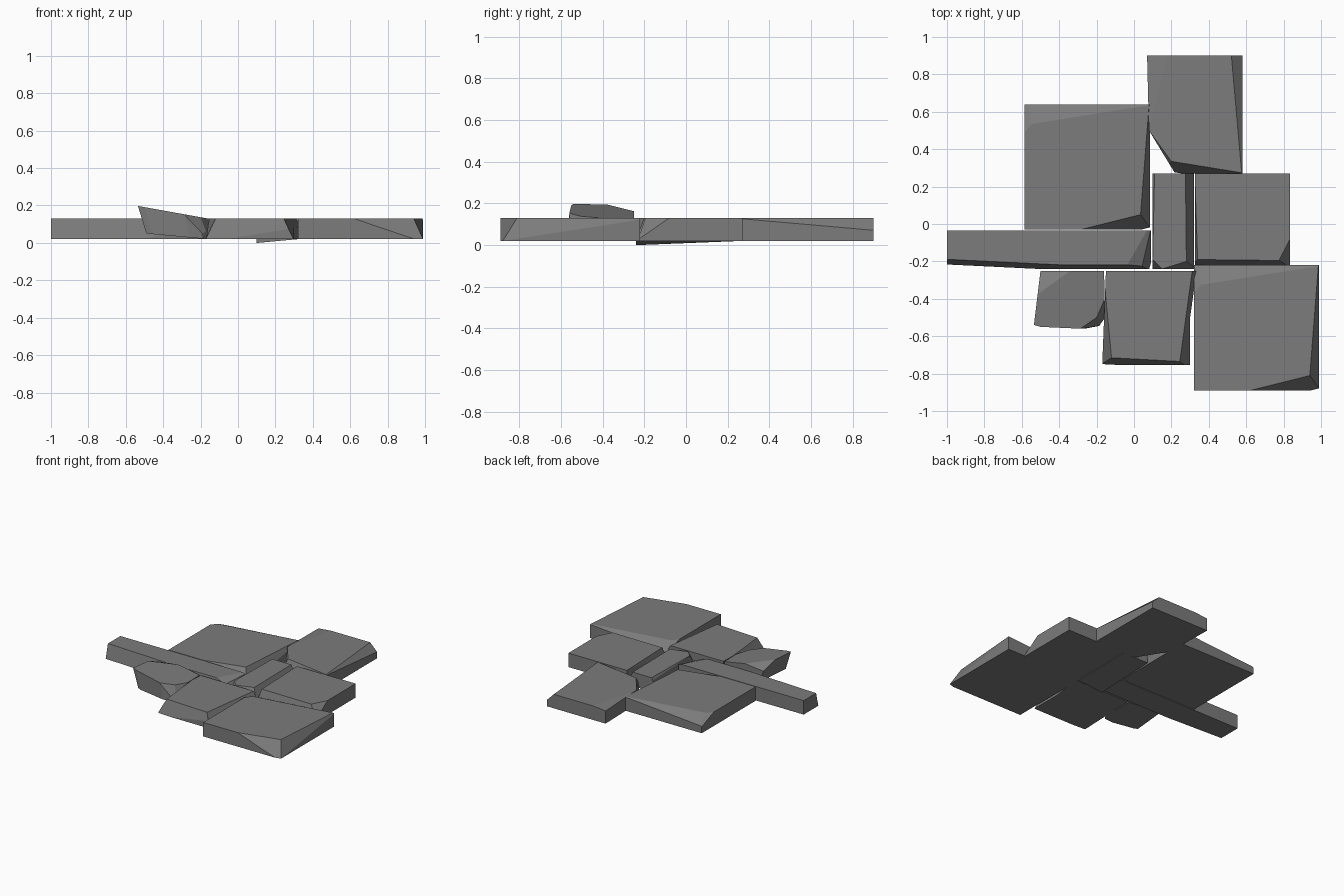
import bpy
import bmesh
from mathutils import Vector

BOTTOM, TOP = 0.02, 0.13

default_cube = bpy.data.objects.get("Cube")
if default_cube:
    bpy.data.objects.remove(default_cube, do_unlink=True)

# One dark grey stone colour
stone = bpy.data.materials.new("grey_stone")
stone.use_nodes = True
colour = (0.2, 0.2, 0.2, 1)
stone.diffuse_color = colour
stone.node_tree.nodes["Principled BSDF"].inputs["Base Color"].default_value = colour


def rectangle(left, right, front, back):
    return [(left, front), (right, front), (right, back), (left, back)]


def chip(bm, start, end, steepness):
    """Break off the stone to the right of a line drawn on its top face."""
    along = (Vector(end) - Vector(start)).normalized()
    normal = Vector((along.y * steepness, -along.x * steepness, 1)).normalized()
    geometry = bm.verts[:] + bm.edges[:] + bm.faces[:]
    bmesh.ops.bisect_plane(bm, geom=geometry, dist=0.0001, clear_outer=True,
                           plane_co=(*start, TOP), plane_no=normal)
    rim = [edge for edge in bm.edges if edge.is_boundary]
    bmesh.ops.holes_fill(bm, edges=rim, sides=0)


def slab(name, outline, chips, bend=None):
    """Extrude a counter-clockwise outline, chip its rim and optionally warp it."""
    bm = bmesh.new()
    base = bm.faces.new([bm.verts.new((x, y, BOTTOM)) for x, y in outline])
    raised = bmesh.ops.extrude_face_region(bm, geom=[base], use_keep_orig=True)["geom"]
    bmesh.ops.translate(bm, vec=(0, 0, TOP - BOTTOM),
                        verts=[v for v in raised if isinstance(v, bmesh.types.BMVert)])
    bmesh.ops.recalc_face_normals(bm, faces=bm.faces[:])
    for start, end, steepness in chips:
        chip(bm, start, end, steepness)
    if bend:
        bmesh.ops.triangulate(bm, faces=bm.faces[:])
        for vert in bm.verts:
            bend(vert.co)
    bmesh.ops.recalc_face_normals(bm, faces=bm.faces[:])
    mesh = bpy.data.meshes.new(name)
    bm.to_mesh(mesh)
    bm.free()
    mesh.materials.append(stone)
    obj = bpy.data.objects.new(name, mesh)
    bpy.context.collection.objects.link(obj)
    return obj


# Two large square slabs share one shape
large_slab = slab("large_front_slab", rectangle(0.32, 0.99, -0.89, -0.22), [
    ((0.62, -0.89), (0.94, -0.81), 1.4),
    ((0.94, -0.81), (0.985, -0.23), 2),
    ((0.99, -0.225), (0.36, -0.325), 0.5),
    ((0.36, -0.325), (0.32, -0.37), 0.6),
])
large_back_slab = large_slab.copy()
large_back_slab.name = "large_back_slab"
large_back_slab.location = (-0.905, 0.86, 0)
bpy.context.collection.objects.link(large_back_slab)

# Back slab with a broken front corner
slab("back_slab",
     [(0.22, 0.27), (0.58, 0.27), (0.58, 0.9), (0.07, 0.9), (0.08, 0.5)], [
         ((0.08, 0.5), (0.2, 0.335), 2),
         ((0.2, 0.335), (0.57, 0.275), 2),
         ((0.575, 0.28), (0.525, 0.85), 1),
         ((0.18, 0.9), (0.08, 0.5), 0.1),
     ])

# Middle right slab
slab("middle_right_slab", rectangle(0.325, 0.835, -0.225, 0.27), [
    ((0.34, -0.19), (0.775, -0.195), 3),
    ((0.775, -0.195), (0.835, -0.08), 1.5),
    ((0.325, 0.27), (0.34, -0.19), 4),
])


# Narrow middle slab, its underside sinking towards the front left
def sink_underside(co):
    if co.z < BOTTOM + 0.01:
        co.z -= 0.04 * (0.27 - co.y) * (0.32 - co.x) / 0.22


slab("narrow_middle_slab", rectangle(0.1, 0.32, -0.24, 0.27), [
    ((0.15, -0.24), (0.28, -0.2), 2),
    ((0.28, -0.2), (0.275, 0.265), 2),
    ((0.11, 0.27), (0.1, -0.19), 2),
    ((0.1, -0.19), (0.15, -0.24), 2),
], sink_underside)

# Long left bar
slab("long_bar", rectangle(-1, 0.09, -0.24, -0.035), [
    ((-1, -0.218), (-0.4, -0.218), 4),
    ((-0.4, -0.218), (-0.05, -0.235), 4),
    ((-0.03, -0.21), (0.06, -0.05), 0.4),
    ((0.03, -0.22), (0.08, -0.05), 2),
])

# Middle front slab
slab("middle_front_slab",
     [(-0.17, -0.755), (0.3, -0.755), (0.3, -0.5), (0.335, -0.25), (-0.15, -0.25)], [
         ((-0.15, -0.4), (-0.12, -0.715), 2),
         ((-0.12, -0.715), (0.245, -0.735), 3),
         ((0.245, -0.735), (0.31, -0.26), 2),
     ])


# Small stone lifted on its outer side
def lift_outer_side(co):
    reach = -0.16 - co.x
    if co.z > BOTTOM + 0.01:
        co.z += 0.18 * reach
    else:
        co.z += 0.08 * reach
        co.x += 0.12 * max(reach, 0)


slab("small_tilted_stone",
     [(-0.535, -0.54), (-0.5, -0.55), (-0.28, -0.56), (-0.19, -0.545),
      (-0.155, -0.5), (-0.16, -0.25), (-0.5, -0.25)], [
         ((-0.28, -0.555), (-0.2, -0.5), 2),
         ((-0.2, -0.5), (-0.165, -0.42), 2),
         ((-0.34, -0.25), (-0.52, -0.38), 0.5),
     ], lift_outer_side)
